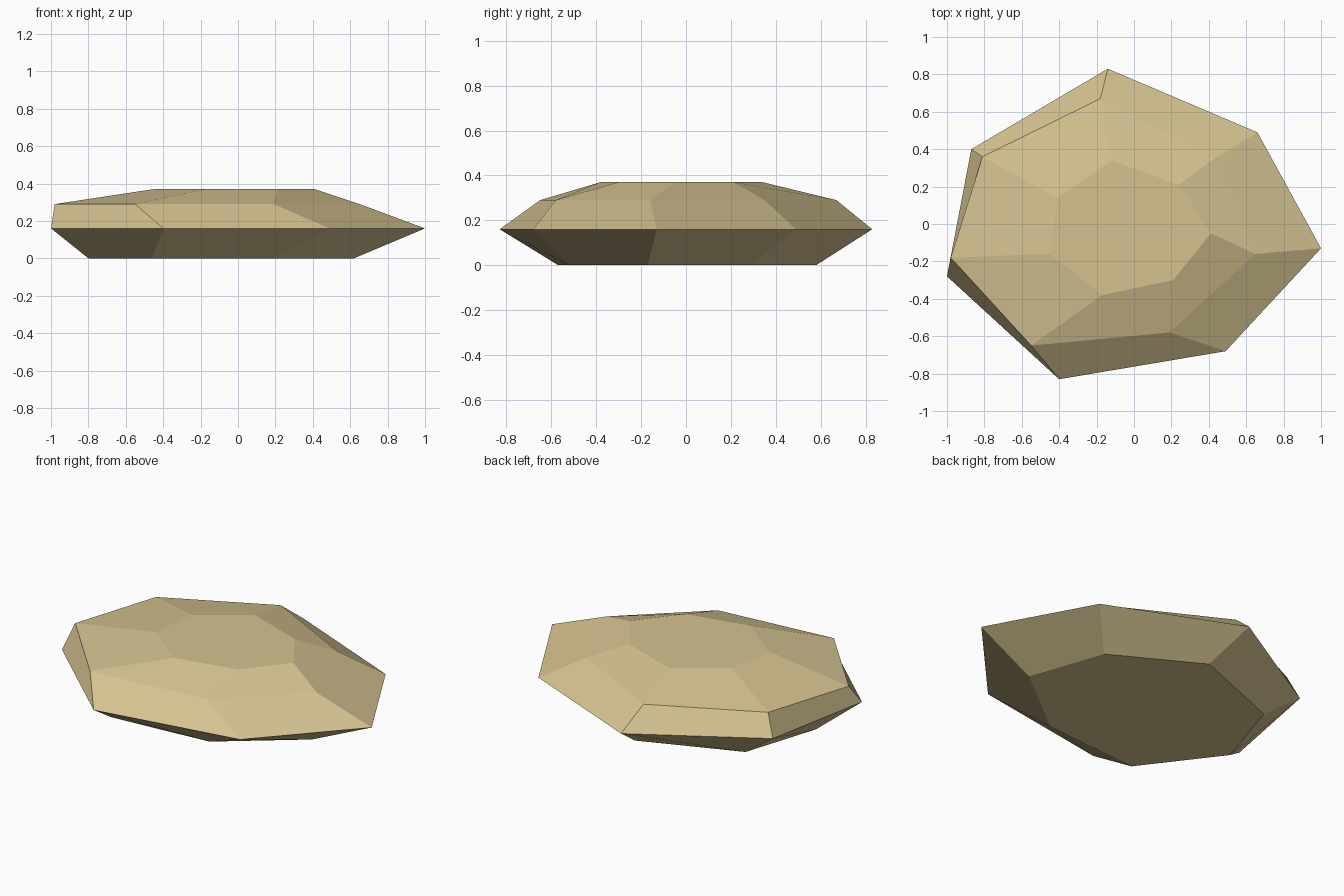
import bpy, bmesh

if "Cube" in bpy.data.objects:
    bpy.data.objects.remove(bpy.data.objects["Cube"])

# Sandstone colour
stone = bpy.data.materials.new("pale sandstone")
stone.diffuse_color = (0.66, 0.54, 0.28, 1)
stone.use_nodes = True
stone.node_tree.nodes["Principled BSDF"].inputs["Base Color"].default_value = stone.diffuse_color

# Seven-sided rings, clockwise from the back: (height, outline)
rings = [
    (0.0, [(-0.06, 0.58), (0.46, 0.29), (0.62, -0.17), (0.17, -0.52),
           (-0.46, -0.57), (-0.80, -0.12), (-0.65, 0.35)]),
    (0.16, [(-0.14, 0.83), (0.66, 0.49), (1.0, -0.13), (0.49, -0.68),
            (-0.40, -0.83), (-1.0, -0.28), (-0.87, 0.40)]),
    (0.29, [(-0.18, 0.67), (0.43, 0.35), (0.65, -0.16), (0.19, -0.58),
            (-0.55, -0.65), (-0.98, -0.18), (-0.81, 0.36)]),
    (0.37, [(-0.12, 0.34), (0.24, 0.21), (0.41, -0.05), (0.21, -0.30),
            (-0.17, -0.38), (-0.45, -0.16), (-0.41, 0.14)]),
]

# Flat stone: rings bridged with faceted sides, capped top and bottom
bm = bmesh.new()
loops = [[bm.verts.new((x, y, z)) for x, y in pts] for z, pts in rings]
for low, high in zip(loops, loops[1:]):
    for i in range(7):
        j = (i + 1) % 7
        bm.faces.new((low[i], low[j], high[j], high[i]))
bm.faces.new(loops[0])
bm.faces.new(loops[-1])
bmesh.ops.recalc_face_normals(bm, faces=bm.faces)

mesh = bpy.data.meshes.new("flat_stone")
bm.to_mesh(mesh)
bm.free()
mesh.materials.append(stone)
bpy.context.collection.objects.link(bpy.data.objects.new("flat_stone", mesh))
